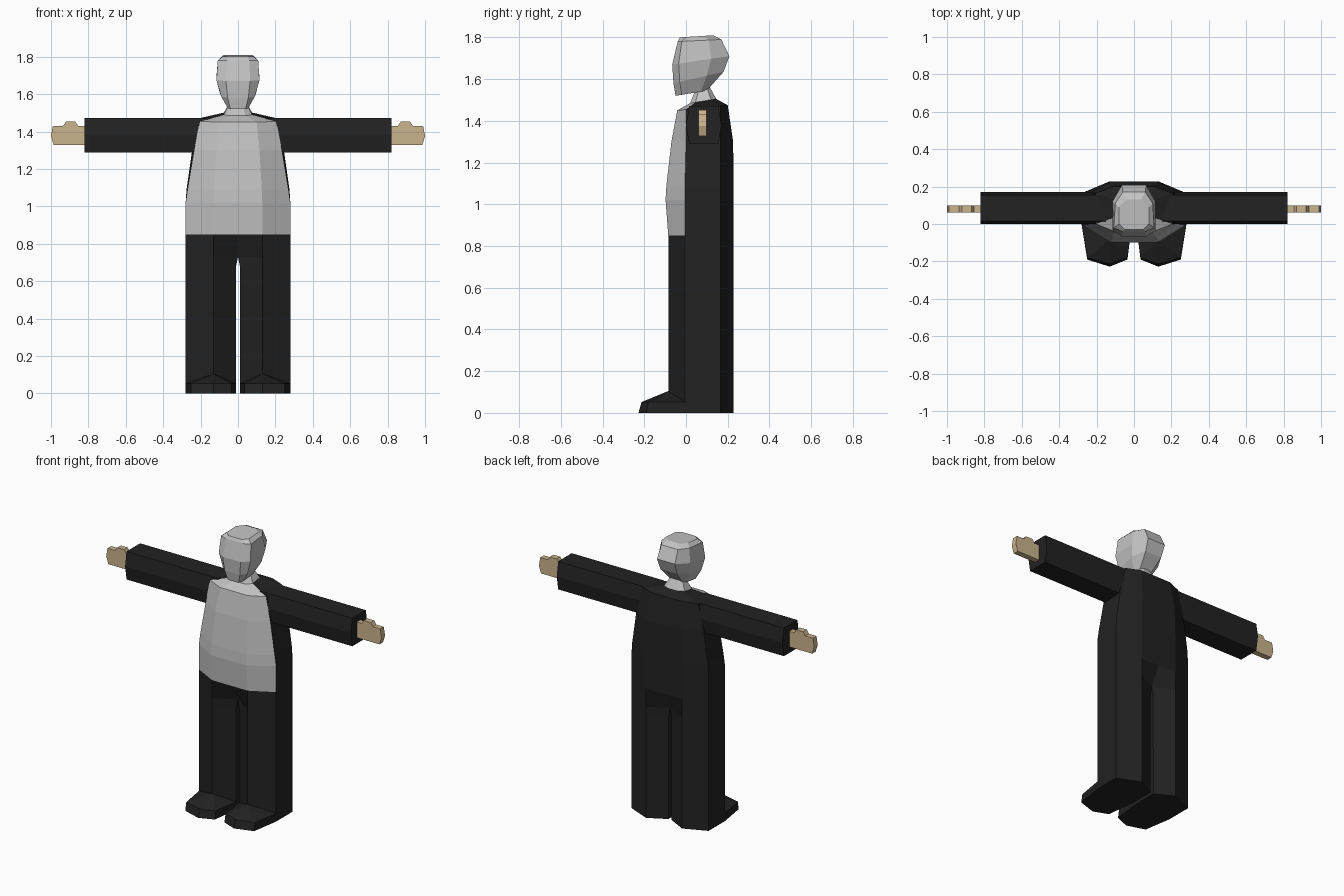
import bpy, bmesh

if "Cube" in bpy.data.objects:
    bpy.data.objects.remove(bpy.data.objects["Cube"])


def material(name, rgb):
    m = bpy.data.materials.new(name)
    m.diffuse_color = (*rgb, 1)
    m.use_nodes = True
    m.node_tree.nodes["Principled BSDF"].inputs["Base Color"].default_value = m.diffuse_color
    return m


BLACK = material("black cloth", (0.016, 0.016, 0.016))
GREY = material("light grey", (0.54, 0.54, 0.54))
TAN = material("tan skin", (0.59, 0.46, 0.27))


def loft(name, rings, mats, cap=(True, True), rule=None, mirror=False, apex=None):
    """Skin a list of equal-length rings; rule(row, column) picks the material."""
    bm = bmesh.new()
    vs = [[bm.verts.new(p) for p in r] for r in rings]
    n = len(rings[0])
    for i in range(len(vs) - 1):
        for j in range(n):
            k = (j + 1) % n
            f = bm.faces.new((vs[i][j], vs[i][k], vs[i + 1][k], vs[i + 1][j]))
            f.material_index = rule(i, j) if rule else 0
    if cap[0]:
        bm.faces.new(vs[0])
    if apex:
        a = bm.verts.new(apex)
        for j in range(n):
            bm.faces.new((vs[-1][j], vs[-1][(j + 1) % n], a))
    elif cap[1]:
        bm.faces.new(vs[-1])
    bmesh.ops.recalc_face_normals(bm, faces=bm.faces)
    me = bpy.data.meshes.new(name)
    bm.to_mesh(me)
    bm.free()
    for m in mats:
        me.materials.append(m)
    ob = bpy.data.objects.new(name, me)
    bpy.context.collection.objects.link(ob)
    if mirror:
        ob.modifiers.new("mirror", 'MIRROR')
    return ob


def octagon(zf, zb, fx, yf, w1, y1, w2, y2, bx, yb):
    """Symmetric eight-point ring, tilted from zf at the front to zb at the back."""
    half = [(fx, yf), (w1, y1), (w2, y2), (bx, yb)]
    pts = half + [(-x, y) for x, y in reversed(half)]
    return [(x, y, zf + (zb - zf) * (y - yf) / (yb - yf)) for x, y in pts]


# Torso: grey shirt front, black coat sides and back, grey neck
torso = [
    octagon(0.85, 0.85, 0.13, -0.085, 0.28, -0.005, 0.28, 0.165, 0.13, 0.228),
    octagon(1.02, 1.02, 0.13, -0.098, 0.28, -0.005, 0.28, 0.165, 0.13, 0.228),
    octagon(1.09, 1.09, 0.127, -0.094, 0.27, -0.005, 0.275, 0.165, 0.13, 0.228),
    octagon(1.30, 1.30, 0.115, -0.07, 0.235, 0.0, 0.245, 0.165, 0.125, 0.226),
    octagon(1.45, 1.475, 0.10, -0.042, 0.205, 0.0, 0.205, 0.165, 0.11, 0.20),
    octagon(1.485, 1.505, 0.04, 0.02, 0.075, 0.045, 0.075, 0.12, 0.04, 0.145),
    octagon(1.56, 1.56, 0.02, 0.05, 0.042, 0.065, 0.042, 0.10, 0.02, 0.115),
]
loft("torso", torso, [BLACK, GREY], cap=(False, True),
     rule=lambda i, j: 1 if j in (0, 7, 6 + 1) or i == 5 or j == 6 + 2 else 0)

# Shirt front spans the centre panel and the slanted panel on each side
for f in bpy.data.objects["torso"].data.polygons:
    if f.center.z < 1.49 and f.normal.y < -0.2:
        f.material_index = 1

# Head
loft("head", [
    octagon(1.52, 1.545, 0.04, -0.05, 0.055, -0.02, 0.06, 0.07, 0.04, 0.10),
    octagon(1.58, 1.635, 0.055, -0.06, 0.09, -0.03, 0.10, 0.10, 0.06, 0.18),
    octagon(1.67, 1.71, 0.065, -0.066, 0.115, -0.035, 0.115, 0.12, 0.065, 0.208),
    octagon(1.78, 1.79, 0.06, -0.04, 0.108, -0.02, 0.10, 0.11, 0.06, 0.17),
    octagon(1.80, 1.81, 0.05, -0.03, 0.08, 0.0, 0.08, 0.09, 0.04, 0.13),
], [GREY])


# Legs: hexagonal trousers opening out into the torso outline at the crotch
def leg_ring(z, ix, yf, yb):
    return [(0.28, -0.005, z), (0.13, -0.085, z), (ix, yf, z),
            (ix, yb, z), (0.13, 0.228, z), (0.28, 0.165, z)]


loft("leg", [
    leg_ring(0, 0.012, -0.005, 0.165),
    leg_ring(0.68, 0.01, -0.005, 0.165),
    leg_ring(0.73, 0, -0.005, 0.165),
    leg_ring(0.85, 0, -0.085, 0.228),
], [BLACK], cap=(True, False), mirror=True)


# Feet: wedge-shaped shoes rising to a ridge on the shin
def foot_ring(z, side_y, toe_y):
    return [(0.28, -0.005, z), (0.25, side_y, z), (0.13, toe_y, z),
            (0.035, side_y, z), (0.012, -0.005, z)]


loft("foot", [foot_ring(0, -0.19, -0.228), foot_ring(0.052, -0.18, -0.213)],
     [BLACK], mirror=True, apex=(0.13, -0.084, 0.105))

# Sleeves
section = [(0.015, 1.472), (0.155, 1.472), (0.17, 1.38),
           (0.155, 1.288), (0.015, 1.288), (0.0, 1.38)]
loft("sleeve", [[(x, y, z) for y, z in section] for x in (0.15, 0.82)],
     [BLACK], mirror=True)

# Hands: flat mitten outline with a raised thumb
outline = [(0.81, 1.327), (0.985, 1.327), (1.0, 1.375), (0.99, 1.43), (0.935, 1.43),
           (0.92, 1.453), (0.87, 1.453), (0.855, 1.43), (0.81, 1.43)]
loft("hand", [[(x, y, z) for x, z in outline] for y in (0.061, 0.098)],
     [TAN], mirror=True)
